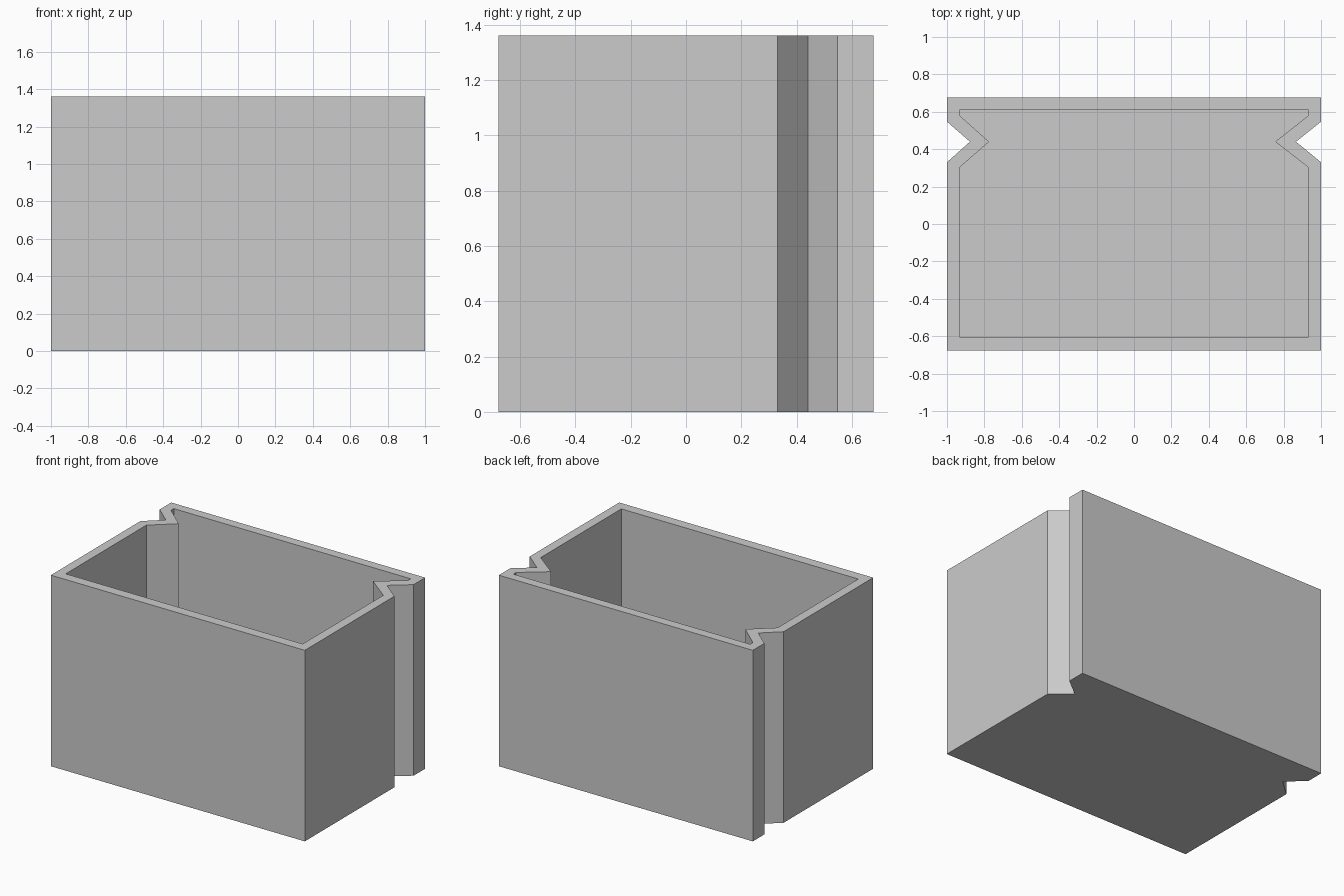
import bpy
import bmesh

if "Cube" in bpy.data.objects:
    bpy.data.objects.remove(bpy.data.objects["Cube"], do_unlink=True)

HEIGHT = 1.36
FLOOR = 0.07

# Plain grey material
grey = bpy.data.materials.new("plain grey")
grey.use_nodes = True
colour = (0.6, 0.6, 0.6, 1)
grey.diffuse_color = colour
grey.node_tree.nodes["Principled BSDF"].inputs["Base Color"].default_value = colour


def outline(half_x, front, back, notch_front, notch_back, right_tip, left_tip):
    """Rectangle with a V notch in each side, counter-clockwise."""
    tip_y = 0.44
    return [(-half_x, front), (half_x, front),
            (half_x, notch_front), (right_tip, tip_y), (half_x, notch_back),
            (half_x, back), (-half_x, back),
            (-half_x, notch_back), (left_tip, tip_y), (-half_x, notch_front)]


outer = outline(1.0, -0.677, 0.677, 0.33, 0.547, 0.866, -0.877)
inner = outline(0.933, -0.605, 0.61, 0.302, 0.58, 0.755, -0.775)

bm = bmesh.new()


def ring(points, z):
    return [bm.verts.new((x, y, z)) for x, y in points]


def bridge(a, b):
    for i in range(len(a)):
        j = (i + 1) % len(a)
        bm.faces.new((a[i], a[j], b[j], b[i]))


# Outer wall, rim, inner wall, then the underside and the inside floor
rings = [ring(outer, 0), ring(outer, HEIGHT), ring(inner, HEIGHT), ring(inner, FLOOR)]
for lower, upper in zip(rings, rings[1:]):
    bridge(lower, upper)
bm.faces.new(rings[0][::-1])
bm.faces.new(rings[-1])
bmesh.ops.recalc_face_normals(bm, faces=bm.faces)

mesh = bpy.data.meshes.new("notched_box")
bm.to_mesh(mesh)
bm.free()
mesh.materials.append(grey)
box = bpy.data.objects.new("notched_box", mesh)
bpy.context.collection.objects.link(box)
